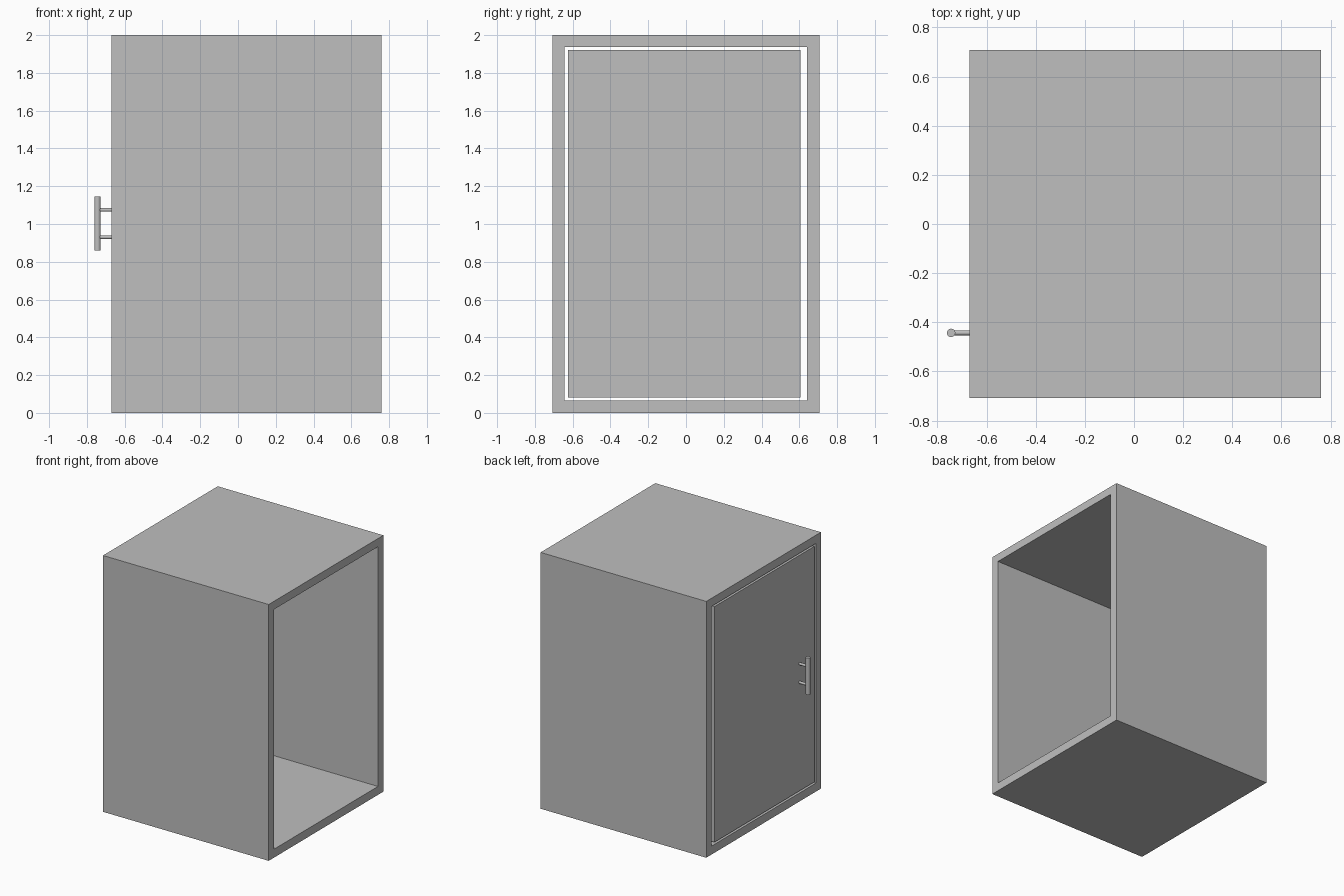
import bpy
import bmesh
from math import pi
from mathutils import Matrix, Vector

cube = bpy.data.objects.get("Cube")
if cube:
    bpy.data.objects.remove(cube, do_unlink=True)

grey = bpy.data.materials.new("light grey")
grey.use_nodes = True
colour = (0.52, 0.52, 0.52, 1)
grey.diffuse_color = colour
grey.node_tree.nodes["Principled BSDF"].inputs["Base Color"].default_value = colour

BACK, FRONT = 0.76, -0.67      # cabinet ends along x


def add_object(name, bm):
    bmesh.ops.recalc_face_normals(bm, faces=bm.faces)
    mesh = bpy.data.meshes.new(name)
    bm.to_mesh(mesh)
    bm.free()
    mesh.materials.append(grey)
    obj = bpy.data.objects.new(name, mesh)
    bpy.context.collection.objects.link(obj)
    return obj


def rectangle(bm, x, y0, y1, z0, z1):
    return [bm.verts.new((x, y, z)) for y, z in ((y0, z0), (y1, z0), (y1, z1), (y0, z1))]


def box(name, low, high):
    low, high = Vector(low), Vector(high)
    bm = bmesh.new()
    place = Matrix.Translation((low + high) / 2) @ Matrix.Diagonal((*(high - low), 1))
    bmesh.ops.create_cube(bm, size=1, matrix=place)
    return add_object(name, bm)


def rod(name, centre, radius, length, along_x=False):
    bm = bmesh.new()
    place = Matrix.Translation(centre)
    if along_x:
        place = place @ Matrix.Rotation(pi / 2, 4, "Y")
    bmesh.ops.create_cone(bm, cap_ends=True, segments=32, radius1=radius,
                          radius2=radius, depth=length, matrix=place)
    obj = add_object(name, bm)
    bpy.ops.object.select_all(action="DESELECT")
    obj.select_set(True)
    bpy.context.view_layer.objects.active = obj
    bpy.ops.object.shade_smooth_by_angle()


# Cabinet shell: a rectangular tube, open at both ends
bm = bmesh.new()
loops = [rectangle(bm, FRONT, -0.707, 0.707, 0, 2),
         rectangle(bm, BACK, -0.707, 0.707, 0, 2),
         rectangle(bm, BACK, -0.643, 0.64, 0.066, 1.936),
         rectangle(bm, FRONT, -0.643, 0.64, 0.066, 1.936)]
for a, b in zip(loops, loops[1:] + loops[:1]):
    for i in range(4):
        j = (i + 1) % 4
        bm.faces.new((a[i], a[j], b[j], b[i]))
add_object("cabinet_shell", bm)

# Door, set flush in the front opening with a gap all round
box("door", (FRONT, -0.625, 0.082), (FRONT + 0.065, 0.605, 1.921))

# Handle: upright bar on two posts
rod("handle_bar", (-0.744, -0.443, 1.002), 0.017, 0.286)
for name, z in (("upper", 1.075), ("lower", 0.93)):
    rod(f"{name}_handle_post", (-0.706, -0.443, z), 0.01, 0.076, along_x=True)
